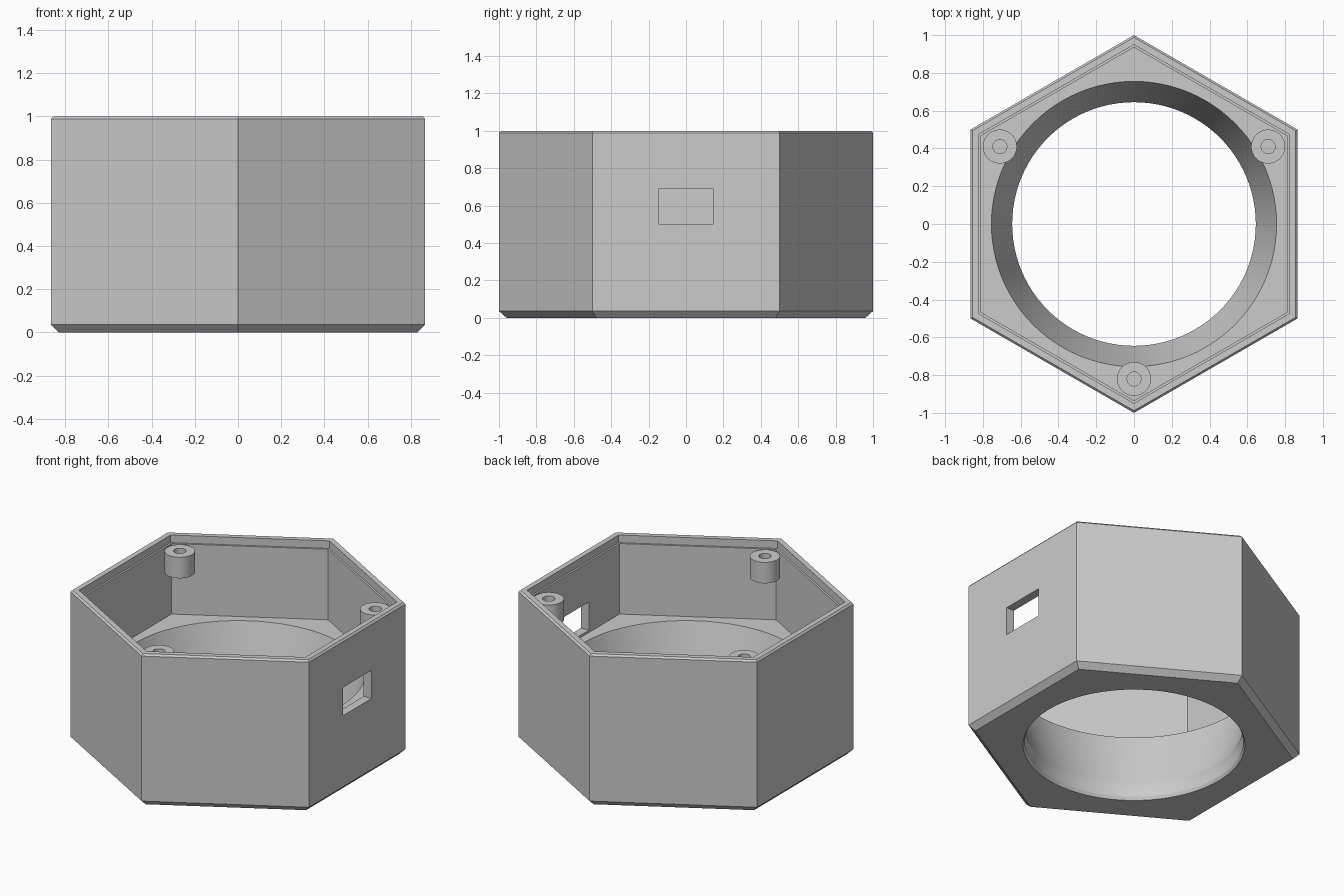
import bpy, bmesh, math

SEG = 96                      # sides of the round bore
PER = SEG // 6                # bore sides per hexagon side

cube = bpy.data.objects.get("Cube")
if cube:
    bpy.data.objects.remove(cube, do_unlink=True)

grey = bpy.data.materials.new("plain grey")
grey.use_nodes = True
colour = (0.6, 0.6, 0.6, 1)
grey.diffuse_color = colour
grey.node_tree.nodes["Principled BSDF"].inputs["Base Color"].default_value = colour


def ring(bm, radius, z, count):
    """A loop of vertices that starts on the back (+y) axis."""
    angles = [math.pi / 2 + math.tau * i / count for i in range(count)]
    return [bm.verts.new((radius * math.cos(a), radius * math.sin(a), z)) for a in angles]


def loft(bm, rings):
    for a, b in zip(rings, rings[1:]):
        n = len(a)
        for i in range(n):
            j = (i + 1) % n
            bm.faces.new((a[i], a[j], b[j], b[i]))


def hex_to_circle(bm, corners, circle):
    """Flat plate between a hexagon and a round hole."""
    half = PER // 2
    for i, corner in enumerate(corners):
        for k in range(i * PER - half, i * PER + half):
            bm.faces.new((corner, circle[k % SEG], circle[(k + 1) % SEG]))
        bm.faces.new((corner, corners[(i + 1) % 6], circle[i * PER + half]))


def finish(bm, name):
    bmesh.ops.recalc_face_normals(bm, faces=bm.faces)
    mesh = bpy.data.meshes.new(name)
    bm.to_mesh(mesh)
    bm.free()
    mesh.materials.append(grey)
    obj = bpy.data.objects.new(name, mesh)
    bpy.context.collection.objects.link(obj)
    return obj


def activate(obj):
    bpy.ops.object.select_all(action="DESELECT")
    obj.select_set(True)
    bpy.context.view_layer.objects.active = obj


def smooth(obj):
    activate(obj)
    bpy.ops.object.shade_smooth_by_angle(angle=math.radians(20))


# Housing: hexagonal shell with chamfers, lid recess, raised floor and tapered bore
bm = bmesh.new()
shell = [(0.96, 0), (1, 0.036), (1, 0.988), (0.988, 1),
         (0.949, 1), (0.949, 0.95), (0.935, 0.95), (0.935, 0.487)]
bore = [(0.755, 0.487), (0.645, 0.11), (0.655, 0.07), (0.65, 0.02), (0.66, 0)]
hexes = [ring(bm, r, z, 6) for r, z in shell]
circles = [ring(bm, r, z, SEG) for r, z in bore]
loft(bm, hexes)
loft(bm, circles)
hex_to_circle(bm, hexes[-1], circles[0])
hex_to_circle(bm, hexes[0], circles[-1])
housing = finish(bm, "housing")

# Rectangular port through one side wall
bpy.ops.mesh.primitive_cube_add(size=1, location=(0.85, 0, 0.595))
cutter = bpy.context.object
cutter.name = "port_cutter"
cutter.scale = (0.16, 0.295, 0.185)
cutter.hide_render = True
cutter.data.materials.append(grey)
activate(housing)
cut = housing.modifiers.new("port", "BOOLEAN")
cut.object = cutter
cut.solver = "EXACT"
bpy.ops.object.modifier_apply(modifier=cut.name)
bpy.data.objects.remove(cutter, do_unlink=True)
smooth(housing)

# Screw bosses with blind holes, in every second corner
boss_profile = [(0.09, 0.812), (0.09, 0.95), (0.037, 0.95), (0.037, 0.85)]
for name, degrees in (("front", -90), ("back_left", 30), ("back_right", 150)):
    bm = bmesh.new()
    rings = [ring(bm, r, z, 48) for r, z in boss_profile]
    loft(bm, rings)
    bm.faces.new(rings[0])
    bm.faces.new(rings[-1])
    boss = finish(bm, name + "_screw_boss")
    a = math.radians(degrees)
    boss.location = (0.82 * math.cos(a), 0.82 * math.sin(a), 0)
    smooth(boss)
